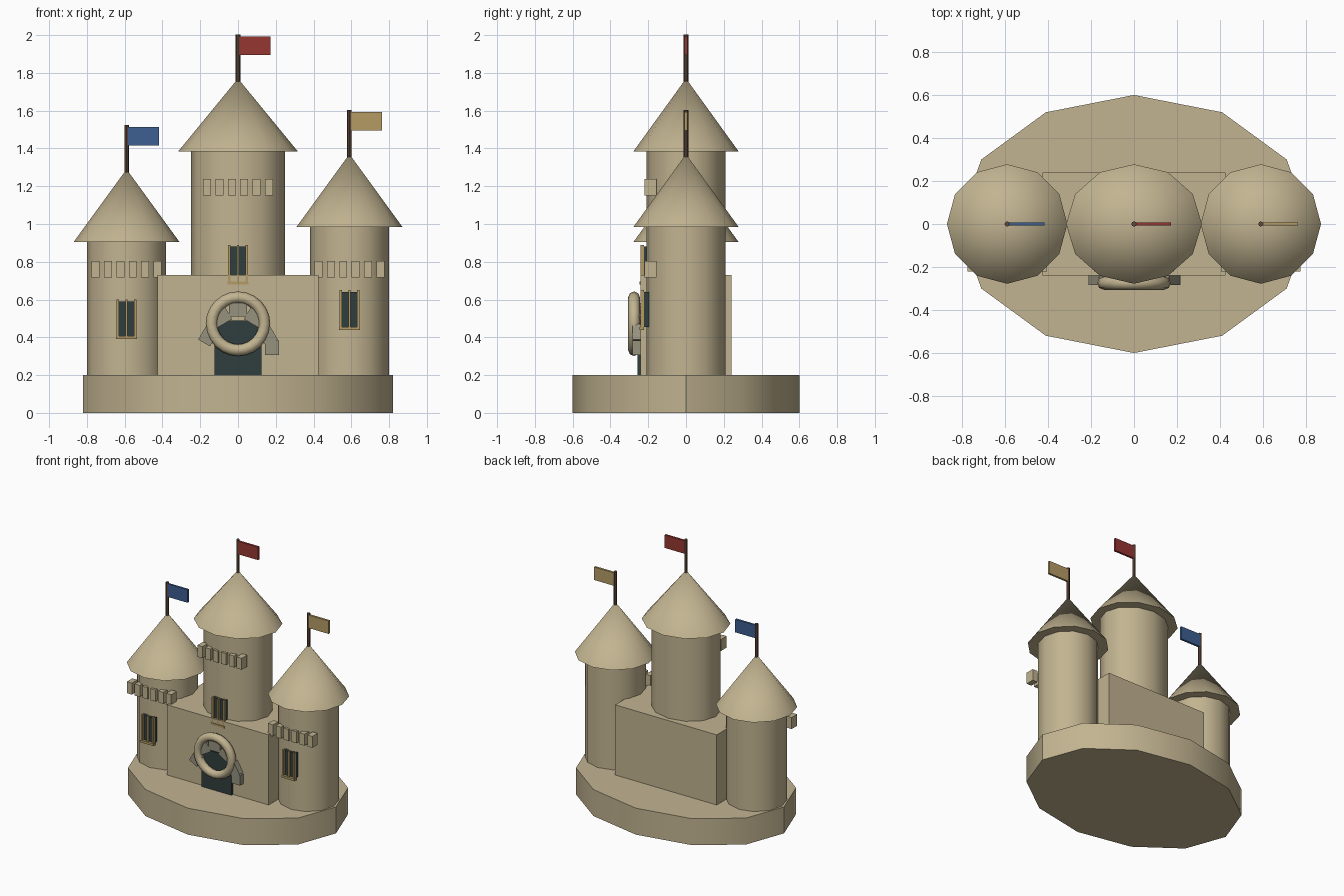
import bpy, math

if "Cube" in bpy.data.objects:
    bpy.data.objects.remove(bpy.data.objects["Cube"])


def mat(name, rgb):
    m = bpy.data.materials.new(name)
    m.diffuse_color = (*rgb, 1)
    m.use_nodes = True
    m.node_tree.nodes["Principled BSDF"].inputs["Base Color"].default_value = m.diffuse_color
    return m


SAND = mat("sand", (0.54, 0.456, 0.283))
STONE = mat("grey_stone", (0.305, 0.287, 0.212))
DARK = mat("dark_opening", (0.03, 0.048, 0.048))
GOLD = mat("gold", (0.46, 0.33, 0.13))
RED = mat("red", (0.305, 0.037, 0.032))
BLUE = mat("blue", (0.048, 0.114, 0.283))
WOOD = mat("brown_wood", (0.127, 0.069, 0.042))


def finish(name, m, smooth=False):
    o = bpy.context.object
    o.name = name
    o.data.materials.clear()
    o.data.materials.append(m)
    bpy.ops.object.transform_apply(location=False, rotation=True, scale=True)
    if smooth:
        bpy.ops.object.shade_smooth_by_angle(angle=math.radians(40))
    return o


def box(name, x, y, z, m, tilt=0):
    """Box from (min, max) ranges, turned about y by tilt."""
    c = [(r[0] + r[1]) / 2 for r in (x, y, z)]
    bpy.ops.mesh.primitive_cube_add(size=1, location=c, rotation=(0, -tilt, 0))
    bpy.context.object.scale = [r[1] - r[0] for r in (x, y, z)]
    return finish(name, m)


def drum(name, x, rx, ry, z0, z1, m, sides=12, tip=1.0):
    """Upright cylinder (tip=1) or cone (tip=0) with a vertex on each axis."""
    bpy.ops.mesh.primitive_cone_add(vertices=sides, radius1=1, radius2=tip, depth=z1 - z0,
                                    location=(x, 0, (z0 + z1) / 2))
    bpy.context.object.scale = (rx, ry, 1)
    return finish(name, m, True)


# Base and keep wall
drum("base", 0, 0.82, 0.60, 0, 0.2, SAND)
box("keep_wall", (-0.425, 0.425), (-0.24, 0.24), (0.19, 0.73), SAND)

# Towers: x, x radius, roof x radius, eave height, merlon z, window z, flag colour
towers = [
    ("left", -0.59, 0.21, 0.28, 0.905, 0.717, 0.395, BLUE),
    ("middle", 0.0, 0.25, 0.316, 1.385, 1.15, 0.685, RED),
    ("right", 0.59, 0.21, 0.28, 0.985, 0.717, 0.445, GOLD),
]
for side, x, r, roof, eave, mer, win, flag in towers:
    drum(side + "_tower", x, r, 0.21, 0.19, eave, SAND)
    drum(side + "_roof", x, roof, 0.278, eave, eave + 0.385, SAND, tip=0)

    # Pole and flag
    drum(side + "_pole", x, 0.012, 0.012, eave + 0.36, eave + 0.618, WOOD, 8)
    box(side + "_flag", (x + 0.008, x + 0.173), (-0.008, 0.008),
        (eave + 0.51, eave + 0.608), flag)

    # Row of merlons on the front
    for i in range(6):
        cx = x + (i - 2.5) * 0.0657
        box(f"{side}_merlon_{i}", (cx - 0.021, cx + 0.021), (-0.22, -0.155),
            (mer, mer + 0.087), SAND)

    # Window with three bars and a sill
    box(side + "_window", (x - 0.05, x + 0.05), (-0.225, -0.195), (win + 0.01, win + 0.195), DARK)
    for i in (-1, 0, 1):
        bx = x + i * 0.046
        box(f"{side}_window_bar_{i + 2}", (bx - 0.006, bx + 0.006), (-0.242, -0.222),
            (win, win + 0.205), GOLD)
    box(side + "_window_sill", (x - 0.056, x + 0.056), (-0.245, -0.222), (win - 0.005, win + 0.011), GOLD)

# Door
box("door", (-0.125, 0.125), (-0.258, -0.235), (0.2, 0.49), DARK)

# Arch stones around the door
for i in range(6):
    a = math.radians(30 * i)
    cx = 0.18 * math.cos(a)
    cz = 0.345 + 0.2 * abs(math.sin(a)) ** 1.6
    h = 0.0375 if i == 0 else 0.047
    box(f"arch_stone_{i}", (cx - 0.036, cx + 0.036), (-0.283, -0.238), (cz - h, cz + h), STONE, a)

# Ring above the door
bpy.ops.mesh.primitive_torus_add(major_segments=24, minor_segments=8, major_radius=0.14,
                                 minor_radius=0.031, location=(0, -0.275, 0.472),
                                 rotation=(math.pi / 2, 0, 0))
finish("door_ring", SAND)
bpy.ops.object.shade_smooth()
